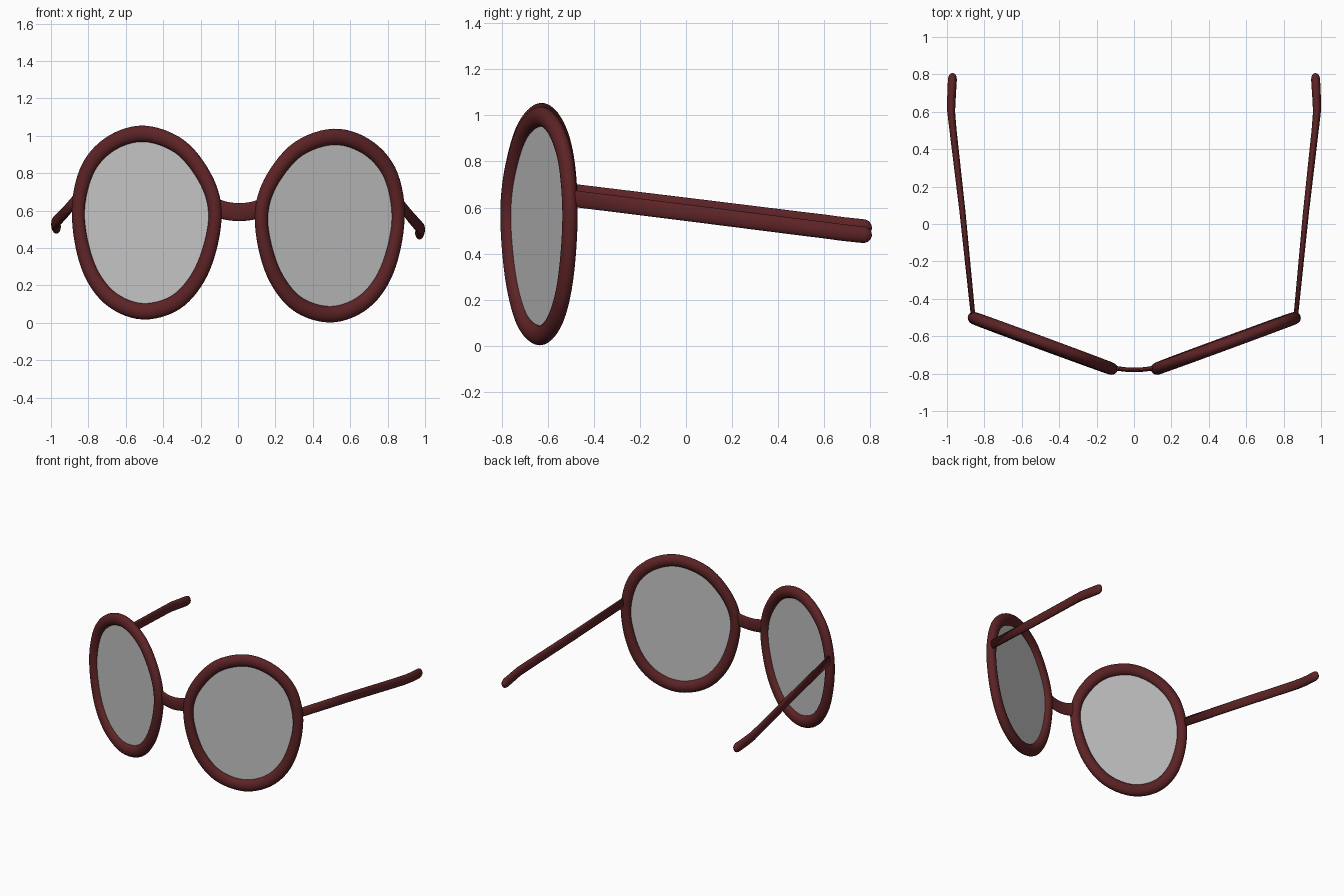
import bpy, bmesh
from math import sin, cos, tau
from mathutils import Vector

cube = bpy.data.objects.get("Cube")
if cube:
    bpy.data.objects.remove(cube, do_unlink=True)


def material(name, rgb, alpha=1.0):
    m = bpy.data.materials.new(name)
    m.use_nodes = True
    m.diffuse_color = (*rgb, alpha)
    bsdf = next(n for n in m.node_tree.nodes if n.type == 'BSDF_PRINCIPLED')
    bsdf.inputs["Base Color"].default_value = (*rgb, 1)
    bsdf.inputs["Alpha"].default_value = alpha
    bsdf.inputs["Roughness"].default_value = 0.5
    return m


FRAME = material("dark_red_frame", (0.11, 0.017, 0.019))
GLASS = material("grey_glass", (0.55, 0.55, 0.55), 0.8)
TILT = 0.016        # the whole pair leans slightly to its left


def add_object(name, bm, mat, smooth=True):
    bmesh.ops.recalc_face_normals(bm, faces=bm.faces)
    for f in bm.faces:
        f.smooth = smooth
    mesh = bpy.data.meshes.new(name)
    bm.to_mesh(mesh)
    bm.free()
    mesh.materials.append(mat)
    ob = bpy.data.objects.new(name, mesh)
    bpy.context.collection.objects.link(ob)
    ob.rotation_euler.y = TILT
    ob.location.x = -TILT / 2
    return ob


def smooth_loop(points, steps=6):
    """Closed Catmull-Rom curve through the points."""
    out, n = [], len(points)
    for i in range(n):
        a, b, c, d = (Vector(points[(i + k) % n]) for k in (-1, 0, 1, 2))
        for j in range(steps):
            t = j / steps
            out.append(0.5 * (2 * b + (c - a) * t + (2 * a - 5 * b + 4 * c - d) * t ** 2
                              + (3 * b - a - 3 * c + d) * t ** 3))
    return out


def sweep(name, path, sizes, up, closed=False, sides=20):
    """Tube with elliptical sections: sizes are (half width, half height along up)."""
    bm = bmesh.new()
    n, up, rings = len(path), Vector(up).normalized(), []
    for i, (p, (w, h)) in enumerate(zip(path, sizes)):
        after = path[(i + 1) % n] if closed else path[min(i + 1, n - 1)]
        before = path[i - 1] if closed else path[max(i - 1, 0)]
        along = (after - before).normalized()
        side = along.cross(up).normalized()
        top = side.cross(along)
        rings.append([bm.verts.new(p + side * w * cos(tau * k / sides) + top * h * sin(tau * k / sides))
                      for k in range(sides)])
    for i in range(n if closed else n - 1):
        a, b = rings[i], rings[(i + 1) % n]
        for k in range(sides):
            m = (k + 1) % sides
            bm.faces.new((a[k], a[m], b[m], b[k]))
    if not closed:
        bm.faces.new(rings[0])
        bm.faces.new(rings[-1])
    return add_object(name, bm, FRAME)


# Centre line of one rim (x, z)
RIM = [(0.505, 1.003), (0.676, 0.955), (0.80, 0.826), (0.853, 0.628), (0.837, 0.425),
       (0.773, 0.238), (0.66, 0.108), (0.50, 0.053), (0.33, 0.102), (0.21, 0.238),
       (0.142, 0.425), (0.126, 0.612), (0.185, 0.78), (0.318, 0.937)]
SLOPE = 0.368       # each rim sweeps back towards the temple

# Temple stations: position, then half thickness and half height
TEMPLE = [((0.862, -0.5, 0.654), (0.012, 0.036)), ((0.918, 0.06, 0.585), (0.016, 0.036)),
          ((0.968, 0.5, 0.53), (0.019, 0.036)), ((0.978, 0.6, 0.518), (0.021, 0.036)),
          ((0.976, 0.68, 0.507), (0.023, 0.036)), ((0.971, 0.775, 0.497), (0.024, 0.036)),
          ((0.970, 0.793, 0.496), (0.020, 0.029)), ((0.969, 0.803, 0.495), (0.011, 0.016)),
          ((0.969, 0.807, 0.495), (0.003, 0.004))]

for s, label in ((1, "left"), (-1, "right")):
    # Rim
    loop = [Vector((s * p.x, -0.772 + SLOPE * (p.x - 0.126), p.y)) for p in smooth_loop(RIM)]
    sizes = [(0.035 + 0.017 * abs(p.z - 0.53), 0.033) for p in loop]
    sweep(label + "_rim", loop, sizes, (s * SLOPE, -1, 0), closed=True)

    # Lens
    bm = bmesh.new()
    bm.faces.new([bm.verts.new(p) for p in loop])
    add_object(label + "_lens", bm, GLASS, smooth=False)

    # Temple
    sweep(label + "_temple", [Vector((s * x, y, z)) for (x, y, z), _ in TEMPLE],
          [size for _, size in TEMPLE], (0, 0, 1))

# Bridge, bowed forward and sagging in the middle
xs = [-0.13 + 0.26 * i / 12 for i in range(13)]
sag = [(x / 0.13) ** 2 for x in xs]
sweep("bridge", [Vector((x, -0.78 + 0.016 * t, 0.592 + 0.026 * t)) for x, t in zip(xs, sag)],
      [(0.012, 0.048)] * len(xs), (0, 0, 1))
